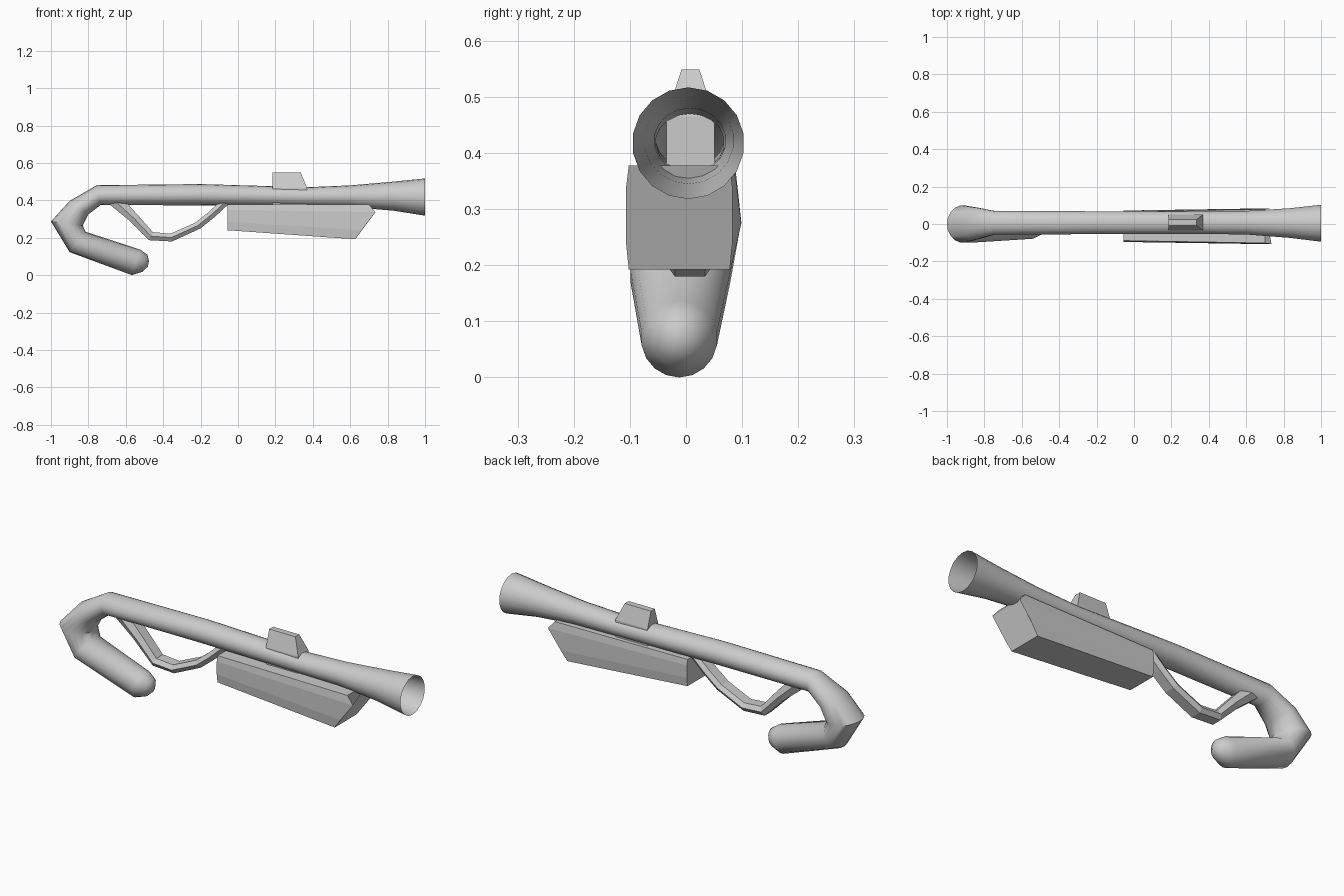
import bpy, bmesh, math
from mathutils import Vector

if "Cube" in bpy.data.objects:
    bpy.data.objects.remove(bpy.data.objects["Cube"])


def loft(name, rings, cap_start=True, cap_end=True, smooth=False):
    """Bridge a list of equal-length point rings into one mesh object."""
    bm = bmesh.new()
    loops = [[bm.verts.new(p) for p in ring] for ring in rings]
    n = len(loops[0])
    for a, b in zip(loops, loops[1:]):
        for i in range(n):
            j = (i + 1) % n
            bm.faces.new((a[i], a[j], b[j], b[i]))
    if cap_start:
        bm.faces.new(loops[0][::-1])
    if cap_end:
        bm.faces.new(loops[-1])
    bmesh.ops.recalc_face_normals(bm, faces=bm.faces)
    mesh = bpy.data.meshes.new(name)
    bm.to_mesh(mesh)
    bm.free()
    obj = bpy.data.objects.new(name, mesh)
    bpy.context.collection.objects.link(obj)
    if smooth:
        bpy.ops.object.select_all(action='DESELECT')
        obj.select_set(True)
        bpy.context.view_layer.objects.active = obj
        bpy.ops.object.shade_smooth_by_angle(angle=math.radians(50))
    return obj


def oval(outer, inner, half_width, y, sides=18):
    """Ring spanning an outer and an inner point of the side silhouette."""
    o = Vector((outer[0], y, outer[1]))
    i = Vector((inner[0], y, inner[1]))
    mid, arm = (o + i) / 2, (o - i) / 2
    return [mid + arm * math.cos(t) + Vector((0, half_width * math.sin(t), 0))
            for t in (2 * math.pi * k / sides for k in range(sides))]


# Barrel flaring open at the muzzle, bending round into the grip
barrel = [
    ((1, .517), (1, .318), .100, .004),
    ((.83, .500), (.83, .345), .080, .005),
    ((.60, .480), (.60, .364), .064, .007),
    ((.37, .470), (.37, .368), .061, .007),
    ((-.20, .487), (-.20, .373), .062, .007),
    ((-.755, .481), (-.735, .375), .064, .006),
    ((-.90, .397), (-.80, .325), .088, .002),
    ((-1, .287), (-.83, .265), .100, .0),
    ((-.90, .123), (-.815, .232), .090, -.010),
    ((-.567, .0), (-.524, .137), .068, -.012),
    ((-.512, .018), (-.485, .110), .046, -.012),
    ((-.482, .045), (-.476, .078), .016, -.012),
]
loft("barrel_and_grip", [oval(*r) for r in barrel], cap_start=False, smooth=True)

# Trigger guard: hexagonal strip along a bent path
guard_path = [
    ((-.695, .385), (-.594, .385)),
    ((-.585, .295), (-.53, .315)),
    ((-.476, .187), (-.455, .230)),
    ((-.353, .180), (-.360, .222)),
    ((-.200, .250), (-.230, .280)),
    ((-.120, .315), (-.160, .335)),
    ((-.045, .385), (-.105, .385)),
]
section = [(0, -.027), (.5, -.042), (1, -.027), (1, .027), (.5, .042), (0, .027)]
loft("trigger_guard", [[Vector((o[0] + (i[0] - o[0]) * t, .007 + y, o[1] + (i[1] - o[1]) * t))
                        for t, y in section] for o, i in guard_path])

# Faceted forestock, from the square rear to the raked front
rear = [(-.055, .378, .077), (-.055, .350, .084), (-.055, .285, .084), (-.055, .240, .078)]
front = [(.700, .378, .090), (.735, .337, .095), (.662, .241, .095), (.627, .192, .090)]
loft("forestock", [[(x, -.012 - w, z) for x, z, w in end] +
                   [(x, -.012 + w, z) for x, z, w in reversed(end)]
                   for end in (rear, front)])

# Sight block sunk into the barrel, tapering to its top
levels = [(.375, .37, .043), (.465, .37, .043), (.549, .335, .016)]
loft("sight", [[(.185, .008 - w, z), (x, .008 - w, z), (x, .008 + w, z), (.185, .008 + w, z)]
               for z, x, w in levels])
